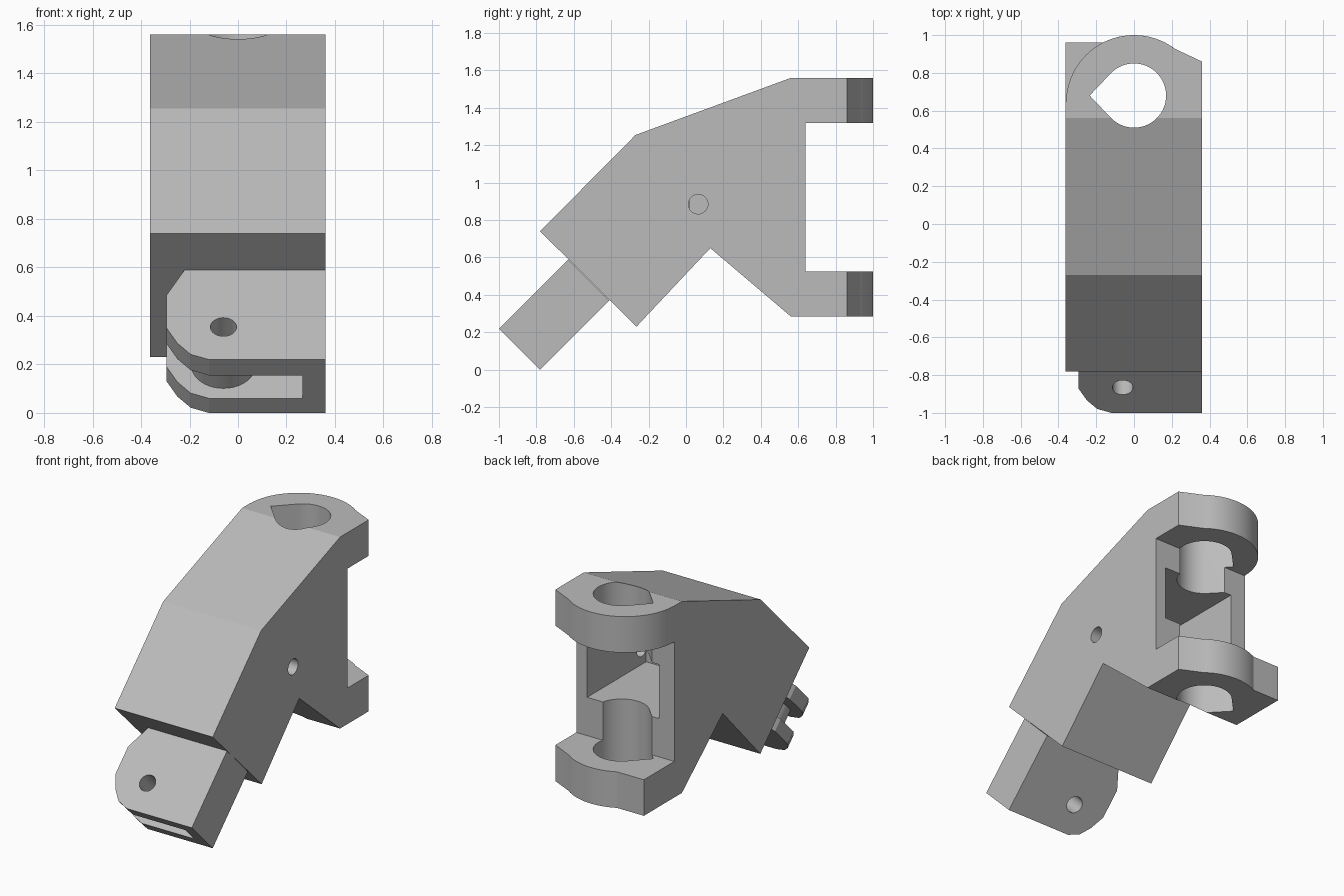
import bpy, bmesh
from math import sin, cos, radians, sqrt

old = bpy.data.objects.get("Cube")
if old:
    bpy.data.objects.remove(old, do_unlink=True)

grey = bpy.data.materials.new("plain grey")
grey.use_nodes = True
grey.diffuse_color = (0.5, 0.5, 0.5, 1)
grey.node_tree.nodes["Principled BSDF"].inputs["Base Color"].default_value = (0.5, 0.5, 0.5, 1)

D = sqrt(0.5)


# Mappings from a flat outline plus depth to space
def across(a, b, h):
    return (h, a, b)


def upright(a, b, h):
    return (a, b, h)


def sloped(a, b, h):
    return (a, -1 + D * (b + h), 0.22 + D * (b - h))


def prism(name, outline, lo, hi, place):
    """Extrude an outline between two depths."""
    bm = bmesh.new()
    low = [bm.verts.new(place(a, b, lo)) for a, b in outline]
    high = [bm.verts.new(place(a, b, hi)) for a, b in outline]
    bm.faces.new(low)
    bm.faces.new(high)
    n = len(outline)
    for i in range(n):
        j = (i + 1) % n
        bm.faces.new((low[i], low[j], high[j], high[i]))
    bmesh.ops.recalc_face_normals(bm, faces=bm.faces)
    mesh = bpy.data.meshes.new(name)
    bm.to_mesh(mesh)
    bm.free()
    mesh.materials.append(grey)
    ob = bpy.data.objects.new(name, mesh)
    bpy.context.collection.objects.link(ob)
    return ob


def arc(cx, cy, r, start, end, n):
    angles = [radians(start + (end - start) * i / n) for i in range(n + 1)]
    return [(cx + r * cos(t), cy + r * sin(t)) for t in angles]


def circle(cx, cy, r, n=40):
    return arc(cx, cy, r, 0, 360, n)[:-1]


def box(a0, a1, b0, b1):
    return [(a0, b0), (a1, b0), (a1, b1), (a0, b1)]


def cut(target, cutters):
    """Subtract the cutters, apply the result and remove them."""
    bpy.context.view_layer.objects.active = target
    for c in cutters:
        c.hide_render = True
        m = target.modifiers.new("cut", "BOOLEAN")
        m.operation = "DIFFERENCE"
        m.solver = "EXACT"
        m.object = c
        bpy.ops.object.modifier_apply(modifier=m.name)
        bpy.data.objects.remove(c, do_unlink=True)


# Bent body with two hinge lugs at the back
profile = [(-0.78, 0.74), (-0.27, 1.255), (0.56, 1.56), (1.01, 1.56), (1.01, 1.32),
           (0.64, 1.32), (0.64, 0.525), (1.01, 0.525), (1.01, 0.285), (0.56, 0.285),
           (0.13, 0.65), (-0.265, 0.23)]
body = prism("body", profile, -0.362, 0.36, across)

# Lug outlines: the upper one is round, the lower one keeps a square corner
right_flare = [(0.5, 0.79), (0.36, 0.86)]
frame = [(-0.5, 1.1), (0.5, 1.1)]
upper_trim = right_flare + arc(0, 0.64, 0.36, 53, 179, 40) + [(-0.5, 0.65)] + frame
lower_trim = right_flare + arc(0, 0.64, 0.36, 53, 117, 24) + [(-0.36, 0.96), (-0.5, 0.957)] + frame

# Teardrop pin bore, inner chamber and small side hole
teardrop = arc(0, 0.68, 0.17, -135, 135, 48) + [(-0.235, 0.68)]
cut(body, [
    prism("upper_trim", upper_trim, 1.0, 1.8, upright),
    prism("lower_trim", lower_trim, 0.1, 1.0, upright),
    prism("chamber", box(0.02, 0.8, 0.78, 1.14), -0.25, 0.28, across),
    prism("pin_bore", teardrop, 0.1, 1.8, upright),
    prism("side_hole", circle(0.065, 0.885, 0.052), 0.2, 0.5, across),
])

# Slotted tongue at the front
tongue_outline = [(0.36, 0), (-0.12, 0), (-0.195, 0.03), (-0.25, 0.095), (-0.295, 0.185),
                  (-0.295, 0.375), (-0.22, 0.523), (0.36, 0.523)]
tongue = prism("tongue", tongue_outline, 0, 0.311, sloped)
hole = circle(-0.06, 0.19, 0.054)
cut(tongue, [
    prism("slot", box(-0.5, 0.265, -0.2, 0.6), 0.092, 0.226, sloped),
    prism("tongue_hole", hole, -0.2, 0.5, sloped),
])

# Round spacer between the tongue plates
spacer = prism("spacer", circle(-0.06, 0.19, 0.132), 0.09, 0.228, sloped)
cut(spacer, [prism("spacer_hole", hole, -0.2, 0.5, sloped)])

# Smooth round walls, sharp edges elsewhere
for ob in (body, tongue, spacer):
    bpy.ops.object.select_all(action="DESELECT")
    ob.select_set(True)
    bpy.context.view_layer.objects.active = ob
    bpy.ops.object.shade_smooth_by_angle(angle=radians(15))
